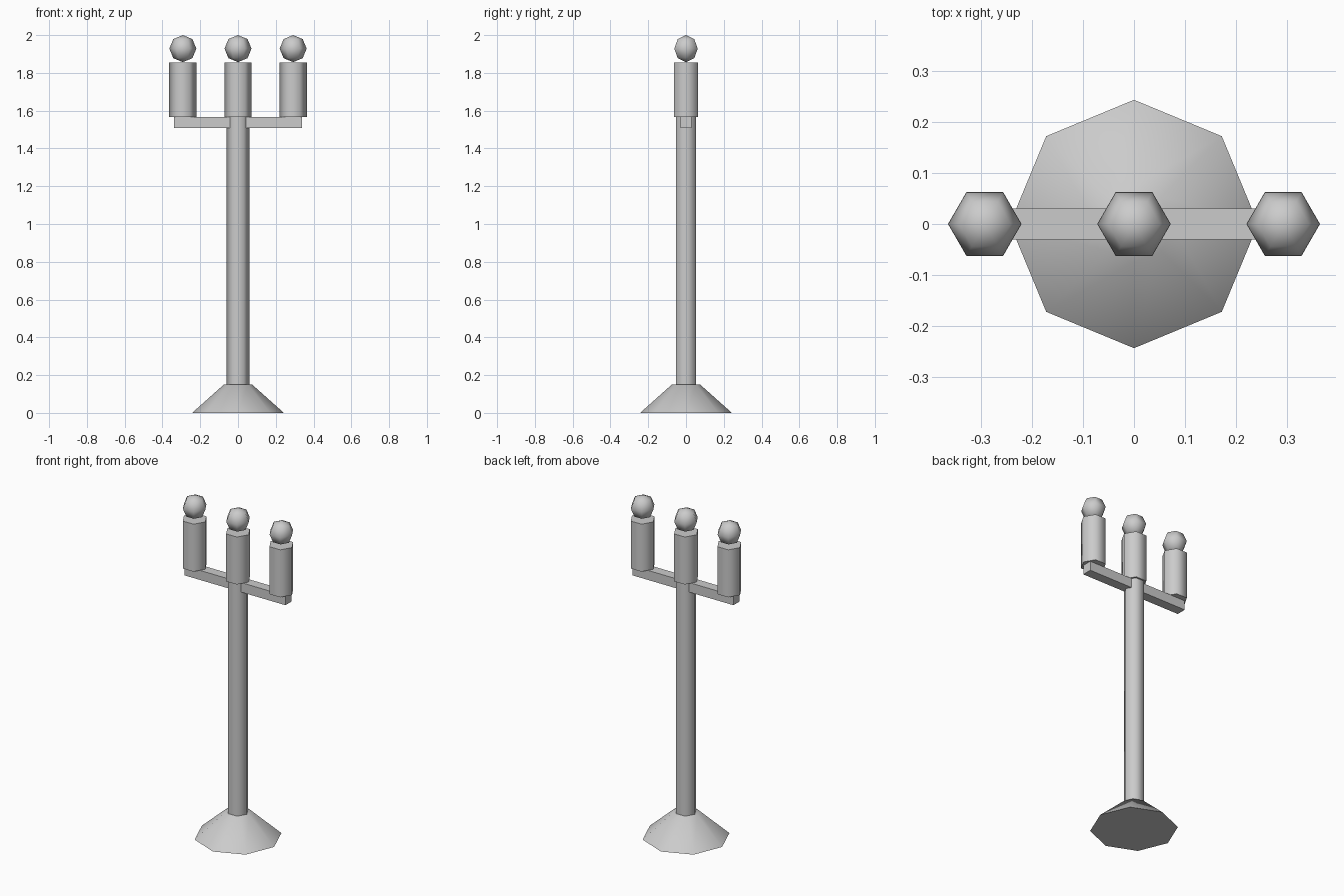
import bpy, bmesh
from math import cos, sin, pi, radians

if "Cube" in bpy.data.objects:
    bpy.data.objects.remove(bpy.data.objects["Cube"])


def finish(name, bm, smooth):
    bmesh.ops.recalc_face_normals(bm, faces=bm.faces)
    me = bpy.data.meshes.new(name)
    bm.to_mesh(me)
    bm.free()
    ob = bpy.data.objects.new(name, me)
    bpy.context.collection.objects.link(ob)
    if smooth:
        bpy.ops.object.select_all(action='DESELECT')
        ob.select_set(True)
        bpy.context.view_layer.objects.active = ob
        bpy.ops.object.shade_smooth_by_angle(angle=radians(65))
    return ob


def lathe(name, profile, sides, x=0.0):
    """Turn (radius, z) points around a vertical axis, first corner on +x."""
    bm = bmesh.new()
    rings = []
    for r, z in profile:
        rings.append([bm.verts.new((x + r * cos(2 * pi * i / sides),
                                    r * sin(2 * pi * i / sides), z))
                      for i in range(sides)])
    for a, b in zip(rings, rings[1:]):
        for i in range(sides):
            j = (i + 1) % sides
            bm.faces.new((a[i], a[j], b[j], b[i]))
    bm.faces.new(rings[0][::-1])
    bm.faces.new(rings[-1])
    # collapse zero-radius rings to poles
    bmesh.ops.remove_doubles(bm, verts=bm.verts, dist=1e-5)
    return finish(name, bm, True)


# Flared octagonal foot
lathe("base", [(0.243, 0.0), (0.075, 0.15)], 8)

# Hexagonal pole
lathe("pole", [(0.06, 0.14), (0.06, 1.57)], 6)

# Crossbar
bm = bmesh.new()
bmesh.ops.create_cube(bm, size=1.0)
for v in bm.verts:
    v.co = (v.co.x * 0.68, v.co.y * 0.06, 1.538 + v.co.z * 0.058)
finish("crossbar", bm, False)

# Three candles, each with a faceted ball flame
R = 0.0715
for side, x in (("left", -0.292), ("middle", 0.0), ("right", 0.292)):
    lathe("candle_" + side, [(0.072, 1.566), (0.072, 1.855)], 6, x)
    arc = [(R * sin(pi * k / 4), 2.0 - R - R * cos(pi * k / 4)) for k in range(5)]
    lathe("flame_" + side, arc, 6, x)
